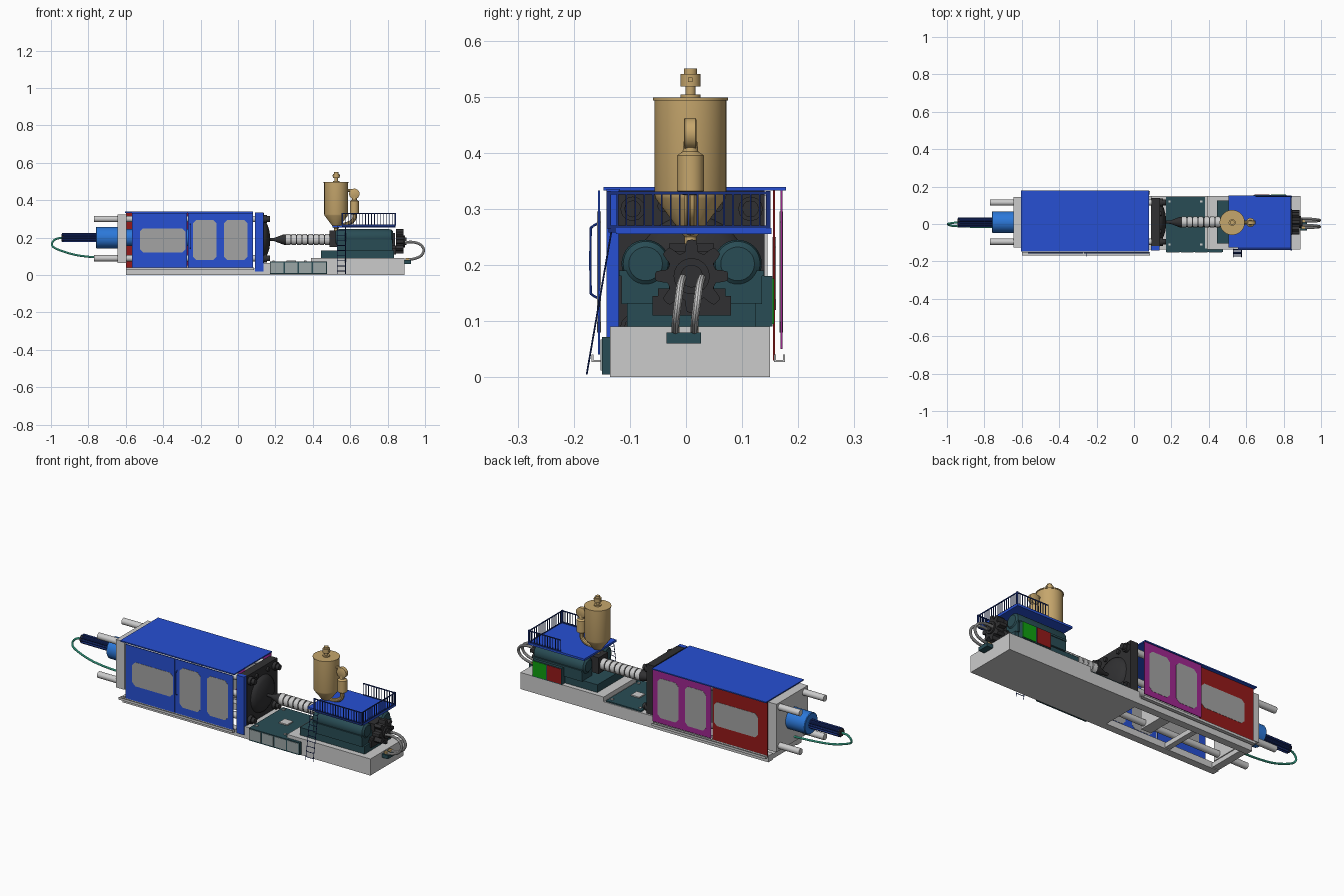
import bpy, bmesh, math
from mathutils import Vector

if "Cube" in bpy.data.objects:
    bpy.data.objects.remove(bpy.data.objects["Cube"])

COL = dict(blue=(.02, .08, .65), navy=(.01, .03, .2), teal=(.022, .073, .09), tan=(.56, .38, .15),
           black=(.03, .03, .032), red=(.3, .01, .01), magenta=(.35, .02, .28), sky=(.025, .19, .7),
           aqua=(.08, .75, .5), green=(.005, .35, .005), glass=(.37, .37, .37), panel=(.33, .38, .38))
MATS = {}
CY, CZ = .01, .19          # machine centre line


def finish(name, bm, col=None):
    bmesh.ops.recalc_face_normals(bm, faces=bm.faces)
    me = bpy.data.meshes.new(name)
    bm.to_mesh(me)
    bm.free()
    ob = bpy.data.objects.new(name, me)
    bpy.context.collection.objects.link(ob)
    if col:
        if col not in MATS:
            MATS[col] = bpy.data.materials.new(col)
            MATS[col].diffuse_color = (*COL[col], 1)
        me.materials.append(MATS[col])
    bpy.ops.object.select_all(action='DESELECT')
    ob.select_set(True)
    bpy.context.view_layer.objects.active = ob
    bpy.ops.object.shade_smooth_by_angle(angle=.6)
    return ob


def place(axis, t, u, v):
    return {'x': (t, u, v), 'y': (u, t, v), 'z': (u, v, t)}[axis]


def add_box(bm, lo, hi):
    vs = bmesh.ops.create_cube(bm, size=1)['verts']
    for v in vs:
        v.co = [lo[i] if v.co[i] < 0 else hi[i] for i in range(3)]


def boxes(name, items, col=None):
    bm = bmesh.new()
    for lo, hi in items:
        add_box(bm, lo, hi)
    return finish(name, bm, col)


def box(name, lo, hi, col=None):
    return boxes(name, [(lo, hi)], col)


def prism(name, pts, axis, a, b, col=None):
    bm = bmesh.new()
    r = [[bm.verts.new(place(axis, t, u, v)) for u, v in pts] for t in (a, b)]
    n = len(pts)
    bm.faces.new(r[0])
    bm.faces.new(r[1])
    for i in range(n):
        bm.faces.new((r[0][i], r[0][(i + 1) % n], r[1][(i + 1) % n], r[1][i]))
    return finish(name, bm, col)


def lathe(name, axis, c, prof, col=None, n=32):
    """Revolve (position, radius) pairs about an axis through c."""
    bm = bmesh.new()
    rings = [[bm.verts.new(place(axis, t, c[0] + r * math.cos(2 * math.pi * i / n),
                                 c[1] + r * math.sin(2 * math.pi * i / n))) for i in range(n)] for t, r in prof]
    bm.faces.new(rings[0])
    bm.faces.new(rings[-1])
    for p, q in zip(rings, rings[1:]):
        for i in range(n):
            bm.faces.new((p[i], p[(i + 1) % n], q[(i + 1) % n], q[i]))
    return finish(name, bm, col)


def tube(name, paths, r, col=None, smooth=True, n=10):
    """Round tubes through points; smooth paths use Catmull-Rom sampling."""
    bm = bmesh.new()
    for pts in paths:
        P = [Vector(p) for p in pts]
        if smooth:
            E, S = [2 * P[0] - P[1]] + P + [2 * P[-1] - P[-2]], []
            for a, b, c, d in zip(E, E[1:], E[2:], E[3:]):
                for k in range(8):
                    t = k / 8
                    S.append(.5 * (2 * b + (c - a) * t + (2 * a - 5 * b + 4 * c - d) * t * t
                                   + (3 * b - a - 3 * c + d) * t ** 3))
            P = S + [P[-1]]
        rings = []
        for i, p in enumerate(P):
            d = (P[min(i + 1, len(P) - 1)] - P[max(i - 1, 0)]).normalized()
            up = Vector((0, 1, 0)) if abs(d.y) < .8 else Vector((1, 0, 0))
            s = d.cross(up).normalized()
            w = d.cross(s)
            rings.append([bm.verts.new(p + r * (s * math.cos(6.28319 * k / n) + w * math.sin(6.28319 * k / n)))
                          for k in range(n)])
        for p, q in zip(rings, rings[1:]):
            for k in range(n):
                bm.faces.new((p[k], p[(k + 1) % n], q[(k + 1) % n], q[k]))
        bm.faces.new(rings[0])
        bm.faces.new(rings[-1])
    return finish(name, bm, col)


def cut_rect(x0, x1, z0, z1, c=.018):
    return [(x0 + c, z0), (x1 - c, z0), (x1, z0 + c), (x1, z1 - c), (x1 - c, z1), (x0 + c, z1), (x0, z1 - c), (x0, z0 + c)]


def star(cy, cz, r, depth, teeth, n):
    out = []
    for i in range(n):
        a = 2 * math.pi * i / n
        k = r - depth * (.5 - .5 * max(-1, min(1, 1.8 * math.cos(teeth * a))))
        out.append((cy + k * math.cos(a), cz + k * math.sin(a)))
    return out


# Bases and clamp-side frame
prism('injection_base', [(.09, 0), (.89, 0), (.89, .09), (.39, .09), (.39, .065), (.09, .065)], 'y', -.135, .15)
boxes('clamp_frame', [((-.6, -.135, 0), (.1, -.095, .035)), ((-.6, .11, 0), (.1, .15, .035)),
                      ((-.6, -.1, .005), (-.56, .12, .03)), ((-.3, -.1, .005), (-.27, .12, .03))])
for nm, y, s in (('front', -.155, -1), ('back', .17, 1)):
    boxes(nm + '_door_rail', [((-.6, y - .013, .027), (.085, y + .005, .031)), ((-.6, y - .013, .027), (.085, y - .01, .04)),
                              ((-.6, y + .003, .027), (.085, y + .006, .04))])
box('carriage_deck', (.17, -.14, .06), (.38, .145, .072), 'teal')
boxes('deck_fittings', [((.26, -.02, .07), (.31, .03, .078))] +
      [((x - .006, y - .006, .07), (x + .006, y + .006, .077)) for x in (.19, .36) for y in (-.11, .12)])
box('side_cabinet', (.17, -.15, .005), (.475, -.13, .072), 'teal')
boxes('side_cabinet_panels', [((.174 + .076 * i, -.152, .012), (.242 + .076 * i, -.149, .067)) for i in range(4)], 'panel')

# Platens, tie bars and clamp cylinder
box('rear_platen', (-.645, -.125, .065), (-.595, .145, .325))
box('moving_platen', (-.2, -.115, .065), (-.14, .135, .32))
lathe('clamp_ram', 'x', (CY, .2), [(-.6, .045), (-.2, .045)], 'sky')
for i, (y, z) in enumerate([(y, z) for y in (-.095, .115) for z in (.09, .3)]):
    lathe('tie_bar_%d' % i, 'x', (y, z), [(-.77, .017), (.15, .017)])
    lathe('tie_bar_nut_%d' % i, 'x', (y, z), [(.135, .022), (.155, .022), (.155, .015), (.172, .015)], 'black', 12)
box('fixed_platen', (.093, -.12, .03), (.138, .14, .333), 'black')
lathe('platen_dish', 'x', (CY, CZ), [(.135, .1), (.148, .094), (.158, .078), (.167, .05), (.172, .02)], 'black')
for i, y in enumerate((-.04, .055)):
    lathe('platen_stud_%d' % i, 'x', (y, .25 + .055), [(.13, .011), (.148, .011)], 'black', 12)
box('platen_side_post', (.09, -.142, .02), (.135, -.118, .335), 'blue')
lathe('clamp_cylinder', 'x', (CY, .2), [(-.76, .054), (-.757, .057), (-.64, .057)], 'sky')
prism('cylinder_spindle', star(CY, .2, .025, .007, 10, 80), 'x', -.94, -.755, 'navy')
lathe('spindle_cap', 'x', (CY, .2), [(-.945, .02), (-.93, .02)], 'black')
tube('clamp_hose', [[(-.935, CY, .2), (-.975, .005, .192), (-.995, 0, .165), (-.97, -.01, .14), (-.87, -.015, .108),
                     (-.75, -.015, .094), (-.63, -.01, .09)]], .0055, 'aqua')

# Safety cover and sliding doors with chamfered windows
box('cover_roof', (-.605, -.147, .333), (.08, .178, .339), 'blue')
WIN = {'wide': [(-.525, -.27, .12, .25)], 'pair': [(-.24, -.115, .08, .295), (-.075, .05, .08, .295)]}
DOORS = [('front_rear_door', -.567, -.272, -.157, 'blue', 'wide', .04, .333), ('front_mould_door', -.268, .08, -.157, 'blue', 'pair', .04, .333),
         ('back_rear_door', -.6, -.27, .155, 'red', 'wide', .03, .333), ('back_mould_door', -.27, .08, .168, 'magenta', 'pair', .05, .333)]
for nm, x0, x1, y, col, kind, z0, z1 in DOORS:
    box(nm, (x0, y, z0), (x1, y + .004, z1), col)
    for i, (a, b, c, d) in enumerate(WIN[kind]):
        if kind == 'wide':
            a, b = a + (0 if y < 0 else -.02), b - .01
        prism('%s_window_%d' % (nm, i), cut_rect(a, b, c, d), 'y', y - .0012, y + .0052, 'glass')
tube('door_handle', [[(-.255, -.155, .14), (-.255, -.167, .147), (-.255, -.17, .16), (-.255, -.17, .255),
                      (-.255, -.167, .268), (-.255, -.155, .275)]], .0022, 'blue')

# Nozzle, barrel and heater bands
lathe('nozzle', 'x', (CY, CZ), [(.165, .007), (.195, .009), (.245, .028), (.26, .028)], 'black')
lathe('barrel', 'x', (CY, CZ), [(.25, .025), (.54, .025)], 'black')
for i in range(8):
    lathe('heater_band_%d' % i, 'x', (CY, CZ), [(.256 + .03 * i, .03), (.28 + .03 * i, .03)])
box('feed_throat', (.49, -.03, .15), (.55, .05, .238), 'black')

# Injection carriage with twin rounded cylinders
box('carriage_base', (.445, -.105, .09), (.835, .125, .132), 'teal')
for nm, y in (('front', -.072), ('back', .092)):
    lathe(nm + '_injection_cylinder', 'x', (y, .202), [(.52, .03), (.528, .04), (.54, .043), (.81, .043), (.822, .04), (.83, .03)], 'teal')
    box(nm + '_cylinder_cradle', (.53, y - .043, .13), (.825, y + .043, .185), 'teal')
    box(nm + '_cylinder_rib', (.53, y - .047, .18), (.825, y + .047, .19), 'teal')
box('screw_drive', (.6, -.03, .13), (.84, .05, .225), 'black')
boxes('drive_bracket', [((.825, -.06, .11), (.845, .08, .145)), ((.825, -.05, .14), (.845, .07, .158))], 'black')
prism('drive_star', star(CY, .18, .065, .021, 8, 96), 'x', .845, .885, 'black')
lathe('drive_hub', 'x', (CY, .18), [(.88, .032), (.893, .032), (.893, .02), (.9, .02)], 'black')

# Hoses and connector at the end
tube('drive_hoses', [[(.89, y, .175), (.935, y, .176), (.975, y - .004, .163), (.993, y - .008, .135), (.98, y - .012, .105),
                      (.945, y - .013, .088), (.905, y - .013, .082)] for y in (-.006, .028)], .007)
box('hose_connector', (.885, -.035, .06), (.925, .027, .08), 'teal')
boxes('hose_fittings', [((.895, y - .007, .078), (.915, y + .007, .09)) for y in (-.019, .015)], 'tan')

# Rear electrical cabinet
box('electric_cabinet', (.64, .125, .09), (.815, .154, .18), 'teal')
box('green_cabinet_door', (.732, .15, .095), (.813, .1565, .176), 'green')
box('red_cabinet_door', (.643, .15, .095), (.725, .1565, .176), 'red')

# Service platform, railings and ladder
box('platform', (.505, -.125, .255), (.842, .152, .266), 'blue')
R0, X0, X1, Y0, Y1 = .002, .557, .84, -.138, .147
rail = []
for z in (.268, .329):
    rail += [((X0, Y0 - R0, z - .003), (X1, Y0 + R0, z + .002)), ((X1 - R0, Y0, z - .003), (X1 + R0, Y1, z + .002)),
             ((.65, Y1 - R0, z - .003), (X1, Y1 + R0, z + .002))]
spots = [(X0 + (X1 - X0) * i / 18, Y0) for i in range(19)] + [(X1, Y0 + (Y1 - Y0) * i / 18) for i in range(19)]
spots += [(.65 + (X1 - .65) * i / 12, Y1) for i in range(13)]
rail += [((x - .0015, y - .0015, .265), (x + .0015, y + .0015, .33)) for x, y in spots]
rail += [((x - .004, y - .004, .265), (x + .004, y + .004, .332)) for x, y in ((X1, Y0), (X1, Y1), (X0, Y0))]
rail.append(((X0, Y0, .258), (X1, -.12, .265)))
boxes('platform_railing', rail, 'navy')
foot, top = Vector((0, -.177, .005)), Vector((0, -.132, .265))
lad = [[foot + Vector((x, 0, 0)), top + Vector((x, 0, 0))] for x in (.53, .575)]
for i in range(9):
    p = foot.lerp(top, (i + .6) / 9.5)
    lad.append([p + Vector((.53, 0, 0)), p + Vector((.575, 0, 0))])
tube('ladder', lad, .0018, 'navy', False, 6)

# Material hopper with loader and dryer blower
H = (.525, CY - .002)
lathe('hopper', 'z', H, [(.225, .011), (.25, .011), (.318, .062), (.325, .064), (.493, .064), (.493, .067), (.498, .067)], 'tan', 48)
lathe('hopper_loader', 'z', H, [(.496, .018), (.504, .018), (.504, .009), (.518, .009), (.518, .018), (.54, .018),
                                (.54, .012), (.55, .012)], 'tan')
boxes('loader_clips', [((H[0] - .021, H[1] - .004, .526), (H[0] + .021, H[1] + .004, .534))], 'tan')
lathe('blower_housing', 'y', (.622, .434), [(-.004, .024), (-.002, .028), (.017, .028), (.019, .024)], 'tan')
lathe('blower_body', 'z', (.622, H[1]), [(.325, .014), (.332, .024), (.395, .024), (.402, .014), (.42, .012)], 'tan')
tube('blower_pipe', [[(.622, H[1], .335), (.62, H[1], .3), (.6, H[1], .28), (.57, H[1], .27), (.53, H[1], .262)]], .011, 'tan')
tube('hopper_inlet', [[(.622, H[1], .45), (.6, H[1], .453), (.575, H[1], .453)]], .008, 'tan')

for m in bpy.data.materials:
    if m.users and not m.is_grease_pencil:
        m.use_nodes = True
        m.node_tree.nodes["Principled BSDF"].inputs["Base Color"].default_value = m.diffuse_color
